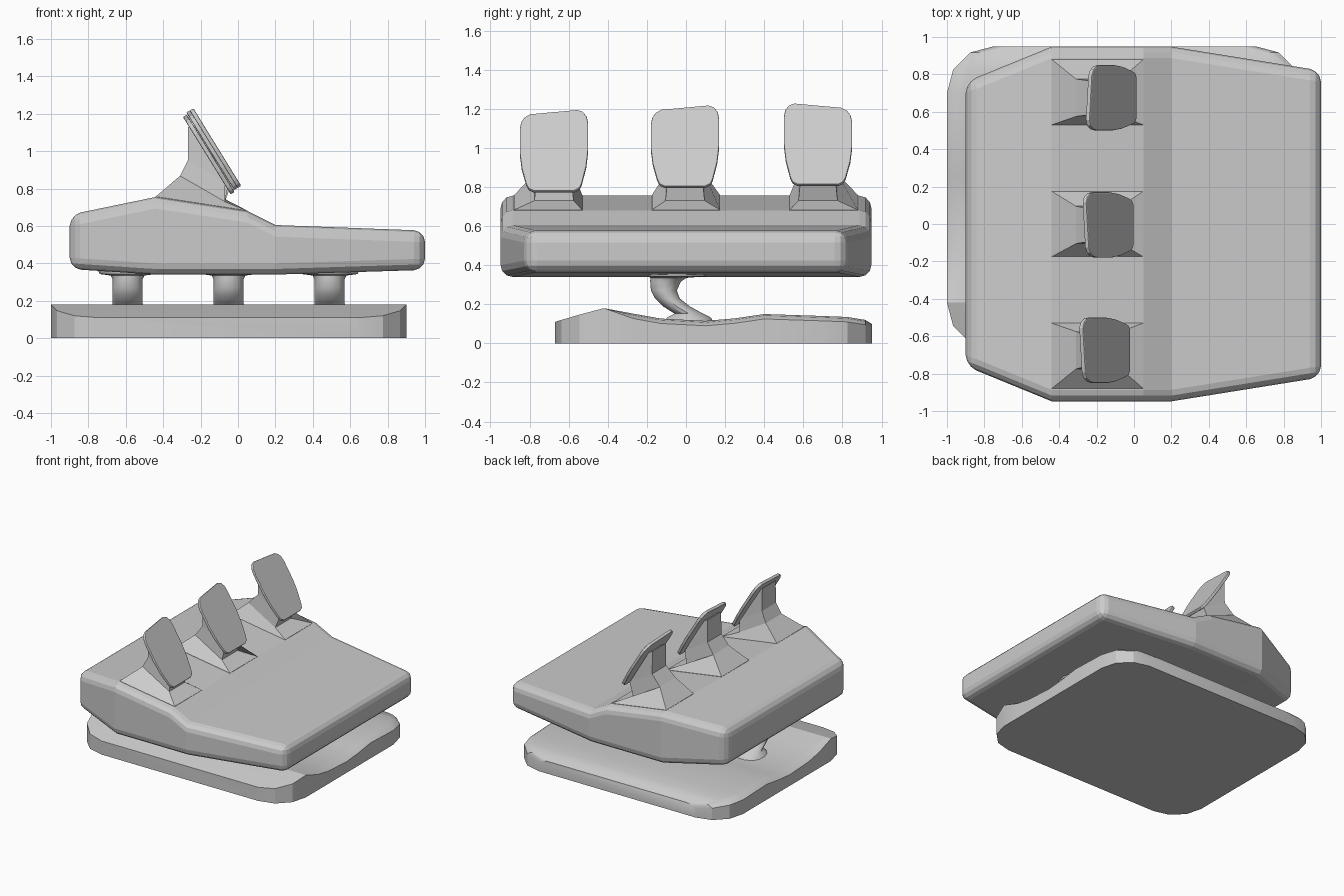
import bpy, bmesh, math
from mathutils import Vector

if "Cube" in bpy.data.objects:
    bpy.data.objects.remove(bpy.data.objects["Cube"])


def loft(name, rings, bevel=0.0, segments=3, smooth=None):
    """Skin equal-length rings of points, cap both ends, optional bevel."""
    bm = bmesh.new()
    vs = [[bm.verts.new(p) for p in ring] for ring in rings]
    n = len(vs[0])
    for a, b in zip(vs, vs[1:]):
        for i in range(n):
            j = (i + 1) % n
            bm.faces.new((a[i], a[j], b[j], b[i]))
    bm.faces.new(vs[0][::-1])
    bm.faces.new(vs[-1])
    bmesh.ops.recalc_face_normals(bm, faces=bm.faces[:])
    me = bpy.data.meshes.new(name)
    bm.to_mesh(me)
    bm.free()
    ob = bpy.data.objects.new(name, me)
    bpy.context.collection.objects.link(ob)
    if bevel:
        mod = ob.modifiers.new("Bevel", "BEVEL")
        mod.width, mod.segments = bevel, segments
        mod.limit_method = "ANGLE"
        mod.angle_limit = math.radians(32)
    if smooth:
        bpy.ops.object.select_all(action="DESELECT")
        ob.select_set(True)
        bpy.context.view_layer.objects.active = ob
        bpy.ops.object.shade_smooth_by_angle(angle=math.radians(smooth))
    return ob


# Wavy base plate: sections along y as (y, half width, top height)
CX = -0.05
base = [(-0.67, 0.70, 0.11), (-0.637, 0.825, 0.12), (-0.545, 0.917, 0.147),
        (-0.42, 0.95, 0.18), (-0.27, 0.95, 0.152), (-0.13, 0.95, 0.127),
        (0.1, 0.95, 0.115), (0.25, 0.95, 0.128), (0.4, 0.95, 0.15),
        (0.7, 0.95, 0.14), (0.825, 0.917, 0.135), (0.917, 0.825, 0.12),
        (0.95, 0.70, 0.10)]
rings = []
for y, w, z in base:
    d = 0.025 if y > -0.3 else 0.0
    half = [(w, 0.0), (w, z - d), (w - 0.03, z - d * 0.3), (w - 0.08, z)]
    pts = half + [(-x, h) for x, h in reversed(half)]
    rings.append([(CX + x, y, h) for x, h in pts])
loft("base_plate", rings, smooth=25)

# Main slab: sections along x as (x, half depth, bottom, top)
slab = [(-0.9, 0.76, 0.37, 0.66), (-0.44, 0.948, 0.34, 0.755),
        (0.05, 0.948, 0.34, 0.68), (0.2, 0.948, 0.34, 0.605),
        (1.0, 0.82, 0.365, 0.575)]
loft("main_slab", [[(x, -h, b), (x, h, b), (x, h, t), (x, -h, t)]
                   for x, h, b, t in slab], bevel=0.06)

# Bent support posts: (y, z, radius in x, radius in y)
post = [(0.01, 0.10, 0.13, 0.14), (0.015, 0.132, 0.11, 0.115),
        (0.015, 0.152, 0.085, 0.075), (-0.05, 0.19, 0.08, 0.07),
        (-0.095, 0.23, 0.08, 0.065), (-0.113, 0.27, 0.08, 0.068),
        (-0.105, 0.315, 0.08, 0.08), (-0.09, 0.335, 0.09, 0.095),
        (-0.045, 0.343, 0.15, 0.15), (-0.045, 0.37, 0.16, 0.155)]
N = 14
for k, x in enumerate((-0.59, CX, 0.49)):
    loft(f"support_post_{k + 1}",
         [[(x + rx * math.cos(2 * math.pi * i / N),
            y + ry * math.sin(2 * math.pi * i / N), z) for i in range(N)]
          for y, z, rx, ry in post], smooth=35)

# Pedals: a flared arm rising from the slab, and a tilted rounded pad
arm = [((-0.44, 0.735), (0.05, 0.66), 0.175), ((-0.44, 0.757), (0.05, 0.682), 0.175),
       ((-0.31, 0.868), (-0.07, 0.73), 0.10), ((-0.25, 0.95), (-0.05, 0.83), 0.09),
       ((-0.25, 1.13), (-0.215, 1.11), 0.085)]
right = [(0.105, 0.0), (0.13, 0.012), (0.142, 0.035), (0.165, 0.12), (0.175, 0.2),
         (0.175, 0.33), (0.168, 0.365), (0.15, 0.39), (0.12, 0.403)]
outline = right + [(-y, v) for y, v in reversed(right)]
back = Vector((-0.021, 0, -0.013))
pedals = [("front", -0.705, -0.675, -0.018, 0.782, 0.09),
          ("middle", 0.0, -0.005, 0.0, 0.805, 0.09),
          ("back", 0.705, 0.675, 0.017, 0.815, -0.09)]
for label, foot_y, pad_y, px, pz, tilt in pedals:
    rings = []
    for k, (a, b, h) in enumerate(arm):
        y = foot_y if k < 2 else pad_y
        s = px if k > 2 else 0.0
        rings.append([(a[0] + s, y - h, a[1]), (b[0] + s, y - h, b[1]),
                      (b[0] + s, y + h, b[1]), (a[0] + s, y + h, a[1])])
    loft(f"{label}_pedal_arm", rings)
    face = []
    for y, v in outline:
        v += tilt * y * v / 0.4
        face.append(Vector((px - v * 0.25 / 0.405, pad_y + y, pz + v)))
    loft(f"{label}_pedal_pad", [face, [p + back for p in face]],
         bevel=0.006, segments=2)
